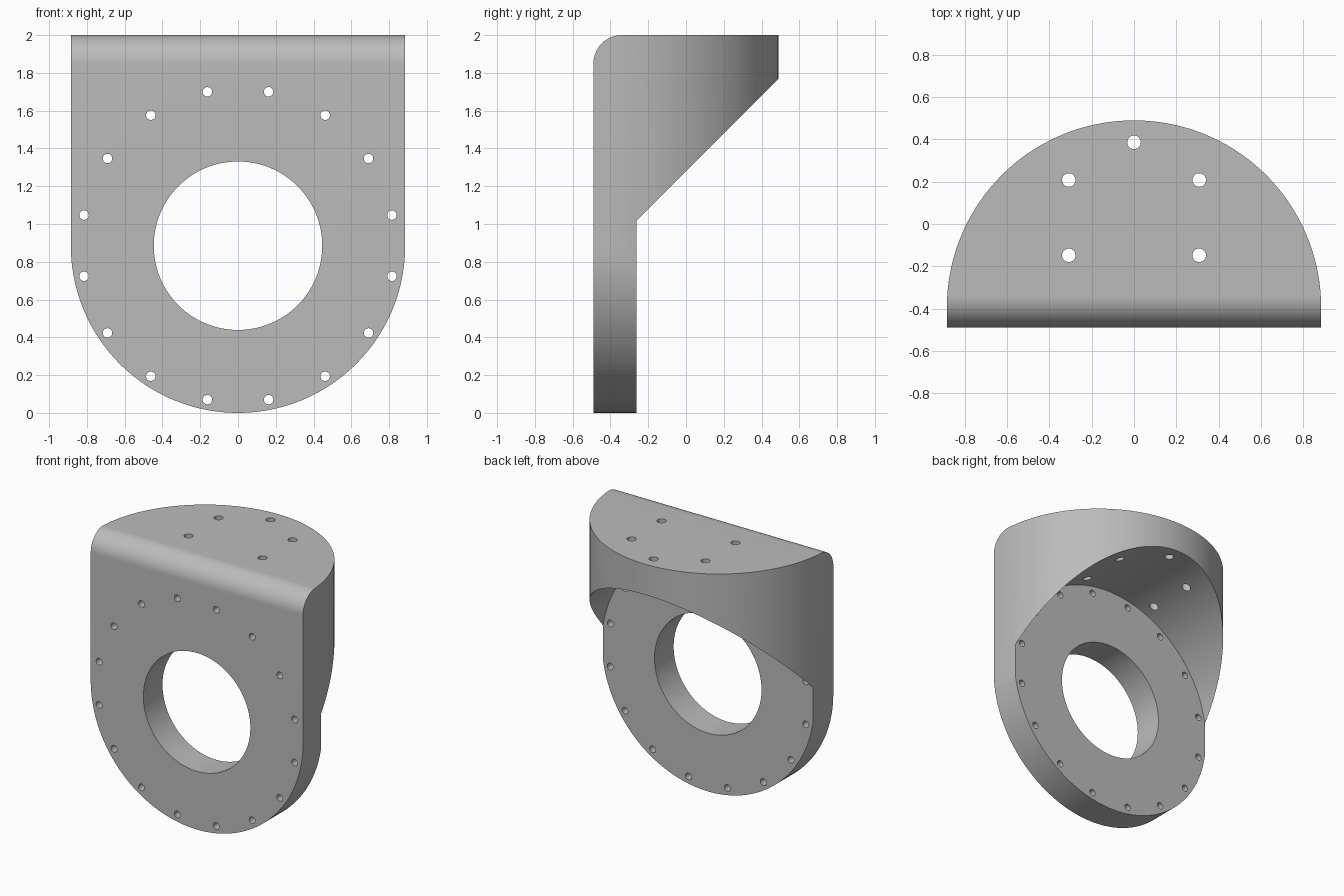
import bpy, bmesh
from math import sin, cos, pi, radians
from mathutils import Matrix, Vector

cube = bpy.data.objects.get("Cube")
if cube:
    bpy.data.objects.remove(cube, do_unlink=True)

R = 0.885            # shared radius of plate and shelf
PLATE_Z = 0.885      # height of the plate centre
SHELF_Y = -0.395     # depth of the shelf centre
FRONT, PLATE_BACK, TOP, FILLET = -0.49, -0.262, 2.0, 0.15

grey = bpy.data.materials.new("Machined grey")
grey.use_nodes = True
colour = (0.5, 0.5, 0.5, 1)
grey.diffuse_color = colour
grey.node_tree.nodes["Principled BSDF"].inputs["Base Color"].default_value = colour


def arc(cu, cv, r, start, end, steps=72):
    """Points on an arc, angles in degrees."""
    angles = [radians(start + (end - start) * i / steps) for i in range(steps + 1)]
    return [(cu + r * cos(a), cv + r * sin(a)) for a in angles]


def make_object(name, bm):
    bmesh.ops.recalc_face_normals(bm, faces=bm.faces)
    mesh = bpy.data.meshes.new(name)
    bm.to_mesh(mesh)
    bm.free()
    mesh.materials.append(grey)
    obj = bpy.data.objects.new(name, mesh)
    bpy.context.collection.objects.link(obj)
    return obj


def prism(name, outline, axis, low, high):
    """Extrude a flat outline along the x, y or z axis."""
    place = {"x": lambda u, v: (low, u, v),
             "y": lambda u, v: (u, low, v),
             "z": lambda u, v: (u, v, low)}[axis]
    bm = bmesh.new()
    face = bm.faces.new([bm.verts.new(place(u, v)) for u, v in outline])
    new = bmesh.ops.extrude_face_region(bm, geom=[face])["geom"]
    shift = Vector([(high - low) * (axis == a) for a in "xyz"])
    bmesh.ops.translate(bm, vec=shift, verts=[g for g in new if isinstance(g, bmesh.types.BMVert)])
    return make_object(name, bm)


def drills(name, centres, radius, length, turn, segments=32):
    """A set of cylinders used to bore holes."""
    bm = bmesh.new()
    for c in centres:
        bmesh.ops.create_cone(bm, cap_ends=True, segments=segments, radius1=radius,
                              radius2=radius, depth=length,
                              matrix=Matrix.Translation(c) @ turn)
    return make_object(name, bm)


# Side profile with the rounded front edge
profile = arc(FRONT + FILLET, TOP - FILLET, FILLET, 180, 90, 24)
bracket = prism("bracket", profile + [(1, TOP), (1, -0.3), (FRONT, -0.3)], "x", -1.3, 1.3)

# Half-round shelf outline seen from above
shelf = prism("shelf_outline", arc(0, SHELF_Y, R, 0, 180) + [(-R, -0.8), (R, -0.8)],
              "z", -0.6, 2.5)

# Round lower end of the plate
plate = prism("plate_outline", arc(0, PLATE_Z, R, 180, 360)
              + [(1.5, PLATE_Z), (1.5, 2.6), (-1.5, 2.6), (-1.5, PLATE_Z)], "y", -1, 1.5)

# Arched hollow behind the plate and below the shelf
hollow = prism("hollow", arc(0, PLATE_Z, R, 0, 180) + [(-R, -1), (R, -1)],
               "y", PLATE_BACK, 1.5)

# Central bore, ring of plate holes and shelf holes
along_y = Matrix.Rotation(pi / 2, 4, "X")
bore = drills("bore", [(0, -0.4, PLATE_Z)], 0.446, 0.7, along_y, 128)
ring = [radians(11.25 + 22.5 * i) for i in range(16)]
plate_holes = drills("plate_holes", [(0.831 * cos(a), -0.4, PLATE_Z + 0.831 * sin(a))
                                     for a in ring], 0.025, 0.7, along_y)
five = [radians(-30 + 60 * i) for i in range(5)]
shelf_holes = drills("shelf_holes", [(0.356 * cos(a), 0.03 + 0.356 * sin(a), 1.85)
                                     for a in five], 0.032, 0.7, Matrix.Identity(4))

# Combine the parts
steps = [(shelf, "INTERSECT"), (plate, "INTERSECT"), (hollow, "DIFFERENCE"),
         (bore, "DIFFERENCE"), (plate_holes, "DIFFERENCE"), (shelf_holes, "DIFFERENCE")]
bpy.ops.object.select_all(action="DESELECT")
bpy.context.view_layer.objects.active = bracket
bracket.select_set(True)
for cutter, operation in steps:
    cutter.hide_render = True
    mod = bracket.modifiers.new(cutter.name, "BOOLEAN")
    mod.object, mod.operation, mod.solver = cutter, operation, "EXACT"
    bpy.ops.object.modifier_apply(modifier=mod.name)
for cutter, _ in steps:
    bpy.data.objects.remove(cutter, do_unlink=True)
bpy.ops.object.shade_smooth_by_angle(angle=radians(25))
